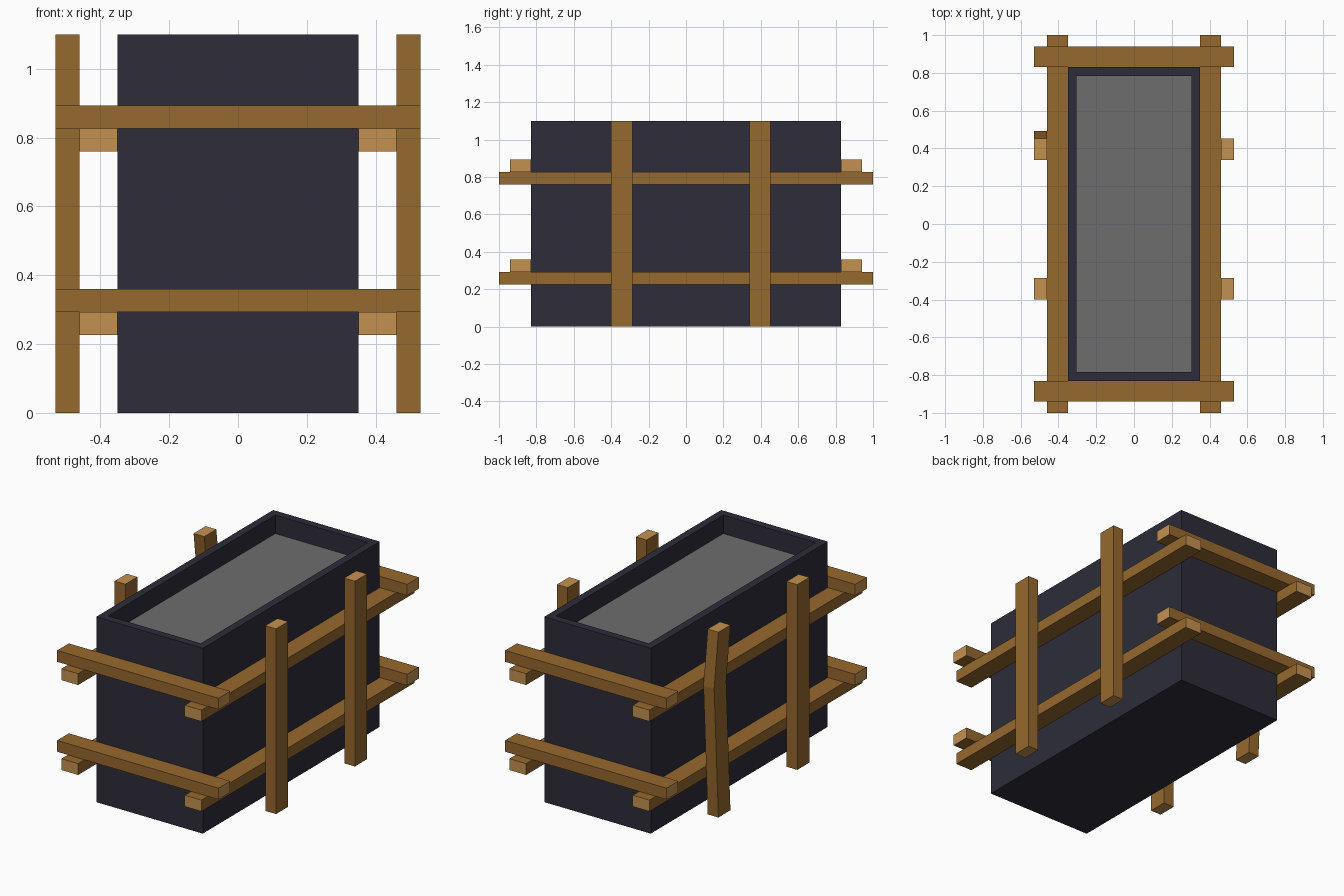
import bpy, bmesh

if "Cube" in bpy.data.objects:
    bpy.data.objects.remove(bpy.data.objects["Cube"])


def material(name, rgb):
    m = bpy.data.materials.new(name)
    lin = [((c / 255 + 0.055) / 1.055) ** 2.4 for c in rgb]
    m.diffuse_color = (*lin, 1)
    m.use_nodes = True
    m.node_tree.nodes["Principled BSDF"].inputs["Base Color"].default_value = m.diffuse_color
    return m


WOOD = material("wood", (150, 104, 45))
END = material("end grain", (196, 145, 80))
DARK = material("dark planter", (45, 44, 58))
SOIL = material("grey fill", (109, 109, 109))


def box(bm, lo, hi):
    """Add a box between two corners and return its vertices."""
    verts = bmesh.ops.create_cube(bm, size=1)["verts"]
    for v in verts:
        v.co = [(a + b) / 2 + c * (b - a) for a, b, c in zip(lo, hi, v.co)]
    return verts


def finish(bm, name, mats):
    mesh = bpy.data.meshes.new(name)
    bm.to_mesh(mesh)
    bm.free()
    for m in mats:
        mesh.materials.append(m)
    ob = bpy.data.objects.new(name, mesh)
    bpy.context.collection.objects.link(ob)
    return ob


def beam(name, lo, hi, axis, bend=None):
    """Timber with pale end grain; bend = (height, shift in y)."""
    bm = bmesh.new()
    box(bm, lo, hi)
    bm.normal_update()
    for f in bm.faces:
        f.material_index = int(abs(f.normal[axis]) > 0.9)
    if bend:
        z, dy = bend
        cut = bmesh.ops.bisect_plane(
            bm, geom=bm.verts[:] + bm.edges[:] + bm.faces[:],
            plane_co=(0, 0, z), plane_no=(0, 0, 1))["geom_cut"]
        for v in cut:
            if isinstance(v, bmesh.types.BMVert):
                v.co.y += dy
    return finish(bm, name, [WOOD, END])


# Planter: box with an inset rim and a sunken grey fill
bm = bmesh.new()
box(bm, (-0.35, -0.83, 0), (0.35, 0.83, 1.1))
bm.normal_update()
top = max(bm.faces, key=lambda f: f.calc_center_median().z)
bmesh.ops.inset_individual(bm, faces=[top], thickness=0.065)
floor = bmesh.ops.extrude_discrete_faces(bm, faces=[top])["faces"][0]
for v in floor.verts:
    v.co.z = 0.99
floor.material_index = 1
bmesh.ops.recalc_face_normals(bm, faces=bm.faces[:])
finish(bm, "planter", [DARK, SOIL])

# Two levels of timber: long rails with cross rails resting on them
for level, z in (("lower", 0.226), ("upper", 0.76)):
    for side, x in (("left", -0.46), ("right", 0.35)):
        beam(f"{level}_{side}_long_rail", (x, -1, z), (x + 0.11, 1, z + 0.067), 1)
    for end, y in (("front", -0.94), ("back", 0.83)):
        beam(f"{level}_{end}_cross_rail", (-0.53, y, z + 0.067),
             (0.53, y + 0.11, z + 0.134), 0)

# Upright posts; the back left one is kinked
for side, x in (("left", -0.53), ("right", 0.46)):
    for end, y in (("front", -0.4), ("back", 0.34)):
        kink = (0.78, 0.04) if (side, end) == ("left", "back") else None
        beam(f"{end}_{side}_post", (x, y, 0), (x + 0.07, y + 0.113, 1.1), 2, kink)
